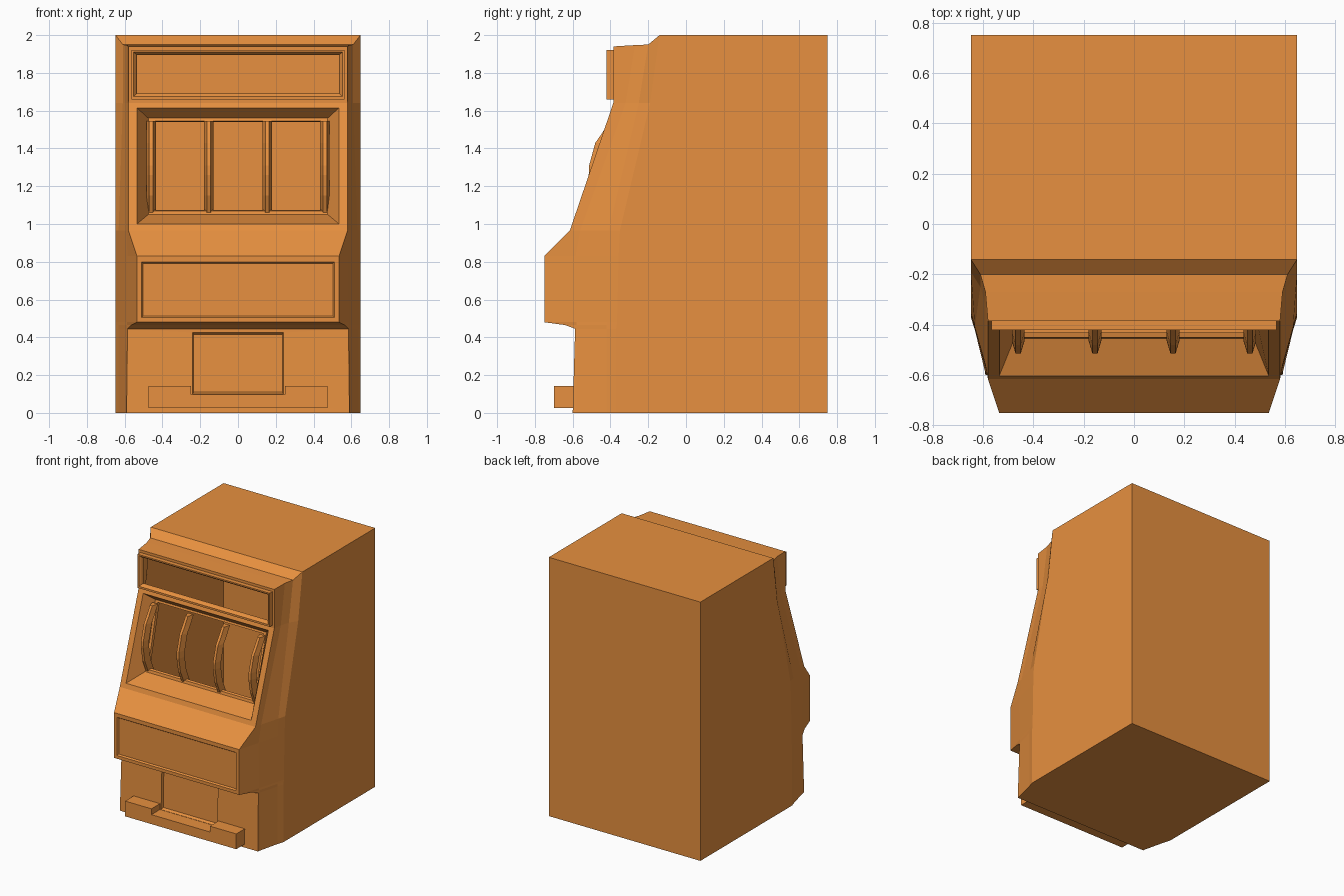
import bpy, bmesh

if "Cube" in bpy.data.objects:
    bpy.data.objects.remove(bpy.data.objects["Cube"])

orange = bpy.data.materials.new("orange_paint")
orange.diffuse_color = (0.8, 0.28, 0.05, 1)
orange.use_nodes = True
orange.node_tree.nodes["Principled BSDF"].inputs["Base Color"].default_value = orange.diffuse_color


def finish(name, bm):
    bmesh.ops.recalc_face_normals(bm, faces=bm.faces[:])
    mesh = bpy.data.meshes.new(name)
    bm.to_mesh(mesh)
    bm.free()
    mesh.materials.append(orange)
    obj = bpy.data.objects.new(name, mesh)
    bpy.context.collection.objects.link(obj)
    return obj


def slope(z):
    """y of the leaning reel panel at height z"""
    return -0.385 - (1.64 - z) * 0.3407


def nested(bm, outer, loops, close):
    """Bridge rectangles (half width, y low, z low, y high, z high) inwards."""
    prev = outer
    for x, y0, z0, y1, z1 in loops:
        cur = [bm.verts.new(p) for p in
               ((-x, y0, z0), (x, y0, z0), (x, y1, z1), (-x, y1, z1))]
        for i in range(4):
            j = (i + 1) % 4
            bm.faces.new((prev[i], prev[j], cur[j], cur[i]))
        prev = cur
    if close:
        bm.faces.new(prev)


# Cabinet shell: rows of (outer edge, two chamfer edges, front edge), top to bottom
rows = [
    ((.648, -.14, 2.0), (.61, -.20, 1.95), (.59, -.27, 1.947), (.58, -.385, 1.94)),
    ((.648, -.19, 1.64), (.61, -.25, 1.64), (.59, -.32, 1.64), (.58, -.385, 1.64)),
    ((.648, -.35, .965), (.632, -.41, .965), (.59, -.56, .965), (.58, -.615, .965)),
    ((.648, -.357, .83), (.632, -.415, .83), (.585, -.585, .83), (.535, -.75, .83)),
    ((.648, -.365, .48), (.632, -.42, .48), (.587, -.58, .48), (.535, -.75, .48)),
    ((.648, -.367, .465), (.632, -.42, .465), (.588, -.58, .465), (.565, -.64, .465)),
    ((.648, -.37, .445), (.632, -.42, .445), (.588, -.575, .445), (.585, -.587, .445)),
    ((.648, -.37, 0), (.632, -.42, 0), (.593, -.58, 0), (.59, -.60, 0)),
]
bm = bmesh.new()
side = {s: [[bm.verts.new((s * x, y, z)) for x, y, z in r] for r in rows] for s in (-1, 1)}
back = {s: [bm.verts.new((s * .648, .75, z)) for z in (2, 0)] for s in (-1, 1)}
L, R = side[-1], side[1]
for s in (-1, 1):
    for a, b in zip(side[s], side[s][1:]):
        for k in range(3):
            bm.faces.new((a[k], a[k + 1], b[k + 1], b[k]))
    bm.faces.new([r[0] for r in side[s]] + back[s][::-1])
bm.faces.new((back[-1][0], back[1][0], back[1][1], back[-1][1]))
bm.faces.new((back[-1][0], back[1][0], R[0][0], L[0][0]))
for k in range(3):
    bm.faces.new((L[0][k], R[0][k], R[0][k + 1], L[0][k + 1]))
bm.faces.new([back[-1][1]] + L[-1] + R[-1][::-1] + [back[1][1]])

# Front panels: open sign, open reel window, belly recess, door recess
panels = {
    0: ([(.565, -.385, 1.66, -.385, 1.92), (.565, -.42, 1.66, -.42, 1.92),
         (.553, -.42, 1.675, -.42, 1.91), (.54, -.405, 1.688, -.405, 1.898),
         (.535, -.39, 1.692, -.39, 1.895)], False),
    1: ([(.535, slope(1.0), 1.0, slope(1.615), 1.615), (.475, -.455, 1.05, -.33, 1.56),
         (.455, -.45, 1.07, -.335, 1.545), (.45, -.43, 1.075, -.315, 1.54)], False),
    3: ([(.51, -.75, .505, -.75, .80), (.502, -.738, .513, -.738, .792)], True),
    6: ([(.24, -.596, .10, -.587, .425), (.235, -.575, .11, -.57, .415)], True),
}
for i in range(len(rows) - 1):
    quad = [L[i + 1][3], R[i + 1][3], R[i][3], L[i][3]]
    if i in panels:
        nested(bm, quad, *panels[i])
    else:
        bm.faces.new(quad)
finish("cabinet", bm)

# Reel dividers: thin curved bands, wide at the back and narrow at the front
arc = [(-.405, 1.545), (-.445, 1.48), (-.48, 1.43), (-.513, 1.31),
       (-.515, 1.26), (-.495, 1.15), (-.455, 1.06)]
for n, cx in enumerate((-.46, -.155, .155, .46)):
    bm = bmesh.new()
    rings = []
    for y, z in arc:
        rings.append([bm.verts.new((cx + dx, y + dy, z)) for dx, dy in
                      ((-.01, 0), (.01, 0), (.025, .05), (-.025, .05))])
    for a, b in zip(rings, rings[1:]):
        for i in range(4):
            j = (i + 1) % 4
            bm.faces.new((a[i], a[j], b[j], b[i]))
    bm.faces.new(rings[0])
    bm.faces.new(rings[-1])
    finish(f"reel_divider_{n + 1}", bm)

# Coin tray: notched profile extruded forward
profile = [(-.475, .025), (.475, .025), (.475, .143), (.25, .143),
           (.25, .098), (-.25, .098), (-.25, .143), (-.475, .143)]
bm = bmesh.new()
f = [bm.verts.new((x, -.70, z)) for x, z in profile]
b = [bm.verts.new((x, -.59, z)) for x, z in profile]
for i in range(len(profile)):
    j = (i + 1) % len(profile)
    bm.faces.new((f[i], f[j], b[j], b[i]))
bm.faces.new(f)
bm.faces.new(b[::-1])
finish("coin_tray", bm)
